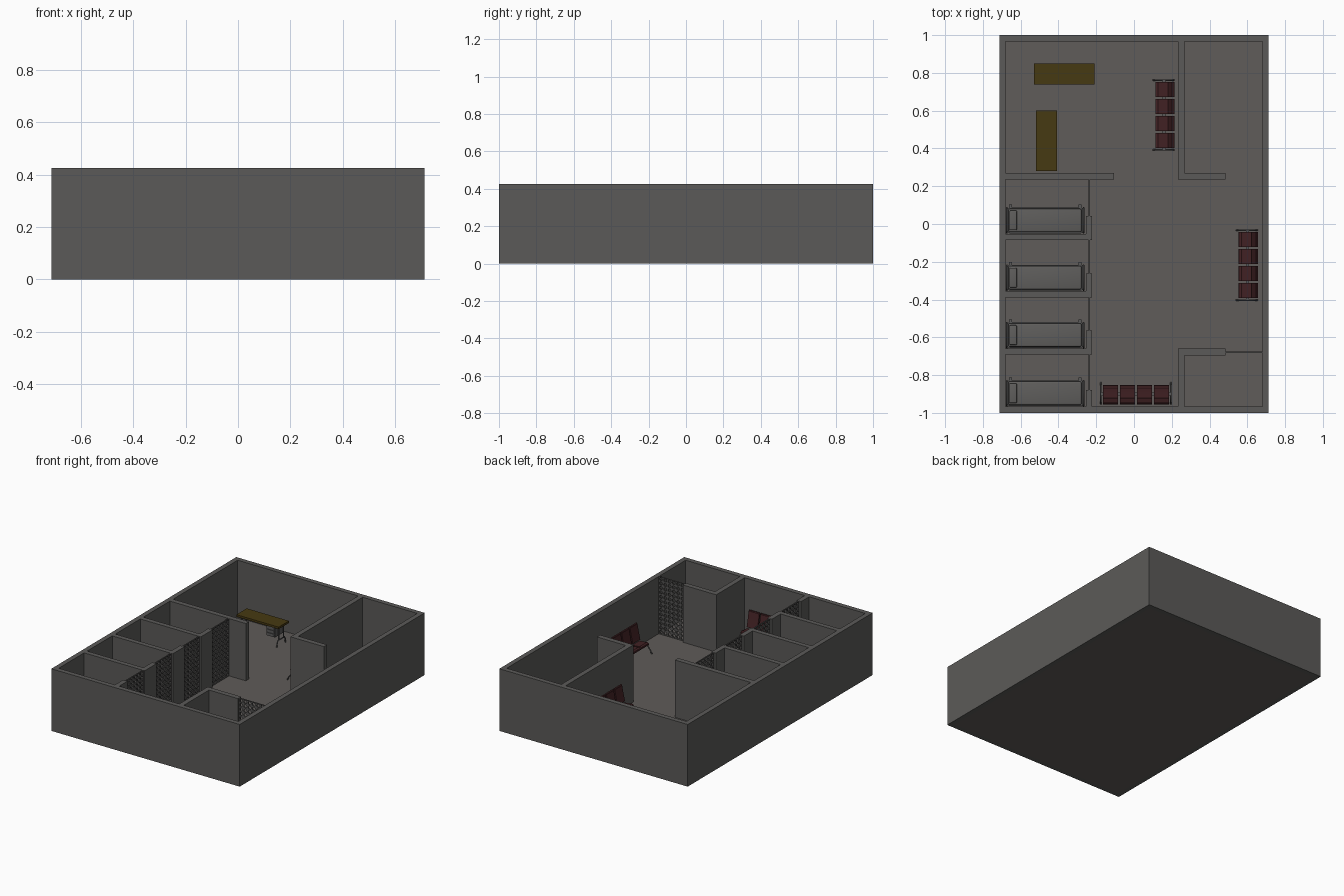
import bpy, bmesh, math
from mathutils import Matrix, Vector

if "Cube" in bpy.data.objects:
    bpy.data.objects.remove(bpy.data.objects["Cube"])

FLOOR, TOP = 0.033, 0.425


def material(name, rgb):
    m = bpy.data.materials.new(name)
    m.diffuse_color = (*rgb, 1)
    m.use_nodes = True
    m.node_tree.nodes["Principled BSDF"].inputs["Base Color"].default_value = m.diffuse_color
    return m


WALL = material("wall grey", (0.105, 0.102, 0.098))
FLOORM = material("floor warm grey", (0.115, 0.106, 0.10))
WOOD = material("desk ochre", (0.062, 0.041, 0.006))
RED = material("seat maroon", (0.056, 0.016, 0.018))
METAL = material("metal grey", (0.10, 0.10, 0.10))
LINEN = material("linen grey", (0.115, 0.112, 0.108))
SCREEN = material("screen grey", (0.09, 0.088, 0.086))


def finish(bm, name, mat, matrix=None, smooth=False):
    bmesh.ops.recalc_face_normals(bm, faces=bm.faces)
    me = bpy.data.meshes.new(name)
    bm.to_mesh(me)
    bm.free()
    me.materials.append(mat)
    ob = bpy.data.objects.new(name, me)
    bpy.context.collection.objects.link(ob)
    if matrix:
        ob.matrix_world = matrix
    if smooth:
        bpy.ops.object.select_all(action='DESELECT')
        ob.select_set(True)
        bpy.context.view_layer.objects.active = ob
        bpy.ops.object.shade_smooth_by_angle(angle=math.radians(35))
    return ob


def boxes(name, mat, specs, matrix=None, bevel=0, upright=False):
    """One object out of boxes given as (x0, x1, y0, y1, z0, z1)."""
    bm = bmesh.new()
    for x0, x1, y0, y1, z0, z1 in specs:
        m = Matrix.Translation(((x0 + x1) / 2, (y0 + y1) / 2, (z0 + z1) / 2)) @ \
            Matrix.Diagonal((x1 - x0, y1 - y0, z1 - z0, 1))
        bmesh.ops.create_cube(bm, size=1, matrix=m)
    if bevel:
        edges = [e for e in bm.edges if not upright or
                 abs(e.verts[0].co.z - e.verts[1].co.z) > 1e-4]
        bmesh.ops.bevel(bm, geom=edges, offset=bevel, segments=3, profile=0.5, affect='EDGES')
    return finish(bm, name, mat, matrix, bevel > 0)


def tube(name, mat, paths, radius, matrix=None):
    cu = bpy.data.curves.new(name, 'CURVE')
    cu.dimensions = '3D'
    cu.bevel_depth, cu.bevel_resolution, cu.use_fill_caps = radius, 1, True
    for pts in paths:
        sp = cu.splines.new('POLY')
        sp.points.add(len(pts) - 1)
        for p, co in zip(sp.points, pts):
            p.co = (*co, 1)
    cu.materials.append(mat)
    ob = bpy.data.objects.new(name, cu)
    bpy.context.collection.objects.link(ob)
    if matrix:
        ob.matrix_world = matrix
    return ob


def place(x, y, angle):
    return Matrix.Translation((x, y, 0)) @ Matrix.Rotation(math.radians(angle), 4, 'Z')


# Building shell
boxes("floor", FLOORM, [(-0.68, 0.68, -0.967, 0.967, 0, FLOOR)])
bm = bmesh.new()
rings = [[bm.verts.new((sx * hx, sy * hy, z)) for sx, sy in ((-1, -1), (1, -1), (1, 1), (-1, 1))]
         for hx, hy, z in ((0.713, 1, 0), (0.713, 1, TOP), (0.68, 0.967, TOP), (0.68, 0.967, 0))]
for k in range(4):
    a, b = rings[k], rings[(k + 1) % 4]
    for i in range(4):
        bm.faces.new((a[i], a[(i + 1) % 4], b[(i + 1) % 4], b[i]))
finish(bm, "outer_walls", WALL)


def wall(name, *rects):
    boxes(name, WALL, [(*r, FLOOR, TOP) for r in rects])


wall("office_wall", (-0.68, -0.105, 0.235, 0.27))
wall("back_room_wall", (0.233, 0.267, 0.235, 0.967), (0.267, 0.485, 0.235, 0.27))
wall("front_room_wall", (0.233, 0.267, -0.967, -0.66), (0.267, 0.485, -0.695, -0.66))


# Perforated screens: square cells with octagonal holes
def lattice(name, start, end, cell=0.03):
    a, b = Vector(start), Vector(end)
    length, height = (b - a).length, TOP - FLOOR
    d = (b - a) / length
    nu, nz = round(length / cell), round(height / cell)
    cu, cz = length / nu, height / nz
    ring = [(-1, -1), (0, -1), (1, -1), (1, 0), (1, 1), (0, 1), (-1, 1), (-1, 0)]
    bm = bmesh.new()
    for i in range(nu):
        for j in range(nz):
            outer, inner = [], []
            for p, q in ring:
                k = 0.74 / math.hypot(p, q)
                for f, lst in ((1, outer), (k, inner)):
                    u, z = (i + .5 + p * f / 2) * cu, FLOOR + (j + .5 + q * f / 2) * cz
                    lst.append(bm.verts.new((a.x + d.x * u, a.y + d.y * u, z)))
            for n in range(8):
                m = (n + 1) % 8
                bm.faces.new((outer[n], outer[m], inner[m], inner[n]))
    bmesh.ops.remove_doubles(bm, verts=bm.verts, dist=1e-4)
    ob = finish(bm, name, SCREEN)
    mod = ob.modifiers.new("thickness", 'SOLIDIFY')
    mod.thickness, mod.offset = 0.008, 0


lattice("front_room_screen", (0.485, -0.68), (0.68, -0.68))


# Hospital bed; y0 is the side against the partition
def bed(n, y0):
    m = place(-0.47, y0 + 0.07, 0)
    boxes(f"bed_frame_{n}", METAL, [(-0.2, 0.2, -0.068, 0.068, 0.10, 0.115)], m, 0.012, True)
    boxes(f"mattress_{n}", LINEN, [(-0.195, 0.192, -0.062, 0.062, 0.115, 0.142)], m, 0.008)
    boxes(f"pillow_{n}", LINEN, [(-0.19, -0.15, -0.052, 0.052, 0.142, 0.157)], m, 0.006)
    rails = []
    for x, h in ((-0.203, 0.19), (0.203, 0.165)):
        rails.append([(x, -0.066, FLOOR), (x, -0.066, h - .015), (x, -0.052, h),
                      (x, 0.052, h), (x, 0.066, h - .015), (x, 0.066, FLOOR)])
        rails.append([(x, -0.066, 0.135), (x, 0.066, 0.135)])
    tube(f"bed_rails_{n}", METAL, rails, 0.0045, m)
    boxes(f"bed_brackets_{n}", METAL, [(x - .008, x + .008, 0.066, 0.083, 0.1, 0.112)
                                       for x in (-0.185, 0.185)], m)


# Four cubicles: partition, stub wall, screen and bed
for n, (y, stub, far) in enumerate(((-0.085, 0.042, 0.235), (-0.388, -0.262, -0.085),
                                    (-0.692, -0.565, -0.388), (-1.0, -0.88, -0.692)), 1):
    rects = [(-0.255, -0.222, y + 0.033, stub)]
    if y > -0.9:
        rects.append((-0.68, -0.222, y, y + 0.033))
    wall(f"cubicle_wall_{n}", *rects)
    lattice(f"cubicle_screen_{n}", (-0.236, stub), (-0.236, far))
    bed(n, y + 0.034)


# Row of four linked seats; local y runs from the seat front to the back
def profile_prism(bm, pts, x0, x1):
    f = bm.faces.new([bm.verts.new((x0, y, z)) for y, z in pts])
    ext = bmesh.ops.extrude_face_region(bm, geom=[f])
    bmesh.ops.translate(bm, vec=(x1 - x0, 0, 0),
                        verts=[v for v in ext["geom"] if isinstance(v, bmesh.types.BMVert)])


SEAT = [(0, 0.098), (0.003, 0.109), (0.015, 0.115), (0.04, 0.110), (0.074, 0.108),
        (0.074, 0.097), (0.04, 0.099), (0.015, 0.103)]
BACK = [(0.068, 0.118), (0.08, 0.117), (0.090, 0.16), (0.103, 0.222), (0.098, 0.227),
        (0.090, 0.222), (0.079, 0.165)]


def seat_row(name, x, y, angle):
    m = place(x, y, angle)
    for label, prof in (("seats", SEAT), ("backs", BACK)):
        bm = bmesh.new()
        for i in range(4):
            c = (i - 1.5) * 0.09
            profile_prism(bm, prof, c - 0.04, c + 0.04)
        ends = [e for e in bm.edges if abs(e.verts[0].co.x - e.verts[1].co.x) > 0.01
                and (e.verts[0].co.y < 0.004 if label == "seats" else e.verts[0].co.z > 0.22)]
        bmesh.ops.bevel(bm, geom=ends, offset=0.002, segments=2, affect='EDGES')
        finish(bm, f"{name}_{label}", RED, m, True)
    boxes(f"{name}_beam", METAL, [(-0.185, 0.185, 0.04, 0.055, 0.08, 0.097)] +
          [((i - 1.5) * .09 - .006, (i - 1.5) * .09 + .006, 0.05, 0.085, 0.09, 0.097)
           for i in range(4)] +
          [((i - 1.5) * .09 - .006, (i - 1.5) * .09 + .006, 0.079, 0.087, 0.09, 0.13)
           for i in range(4)], m)
    legs = [[(s, -0.012, FLOOR + .004), (s, -0.004, 0.055), (s, 0.018, 0.082), (s, 0.048, 0.09),
             (s, 0.075, 0.082), (s, 0.094, 0.055), (s, 0.1, FLOOR + .004)]
            for s in (-0.185, 0.185)]
    tube(f"{name}_legs", METAL, legs, 0.004, m)


seat_row("back_row", 0.112, 0.577, -90)
seat_row("side_row", 0.553, -0.218, -90)
seat_row("front_row", 0.01, -0.852, 180)


# Desk with hanging drawers and tube legs
def desk(name, x, y, angle):
    m = place(x, y, angle)
    boxes(f"{name}_top", WOOD, [(-0.16, 0.16, -0.056, 0.056, 0.166, 0.18)], m)
    boxes(f"{name}_drawers", METAL, [(0.06, 0.125, -0.045, 0.045, 0.095, 0.166)], m)
    boxes(f"{name}_drawer_fronts", METAL, [(0.063, 0.122, -0.049, -0.045, z, z + 0.02)
                                           for z in (0.097, 0.12, 0.143)], m)
    legs = []
    for s in (-0.14, 0.14):
        legs.append([(s, -0.047, FLOOR), (s, -0.043, 0.06), (s, -0.035, 0.075), (s, 0.035, 0.075),
                     (s, 0.043, 0.06), (s, 0.047, FLOOR)])
        legs += [[(s, t, 0.075), (s, t, 0.167)] for t in (-0.025, 0.025)]
    tube(f"{name}_legs", METAL, legs, 0.0045, m)


desk("back_desk", -0.37, 0.795, 0)
desk("side_desk", -0.463, 0.44, 90)
